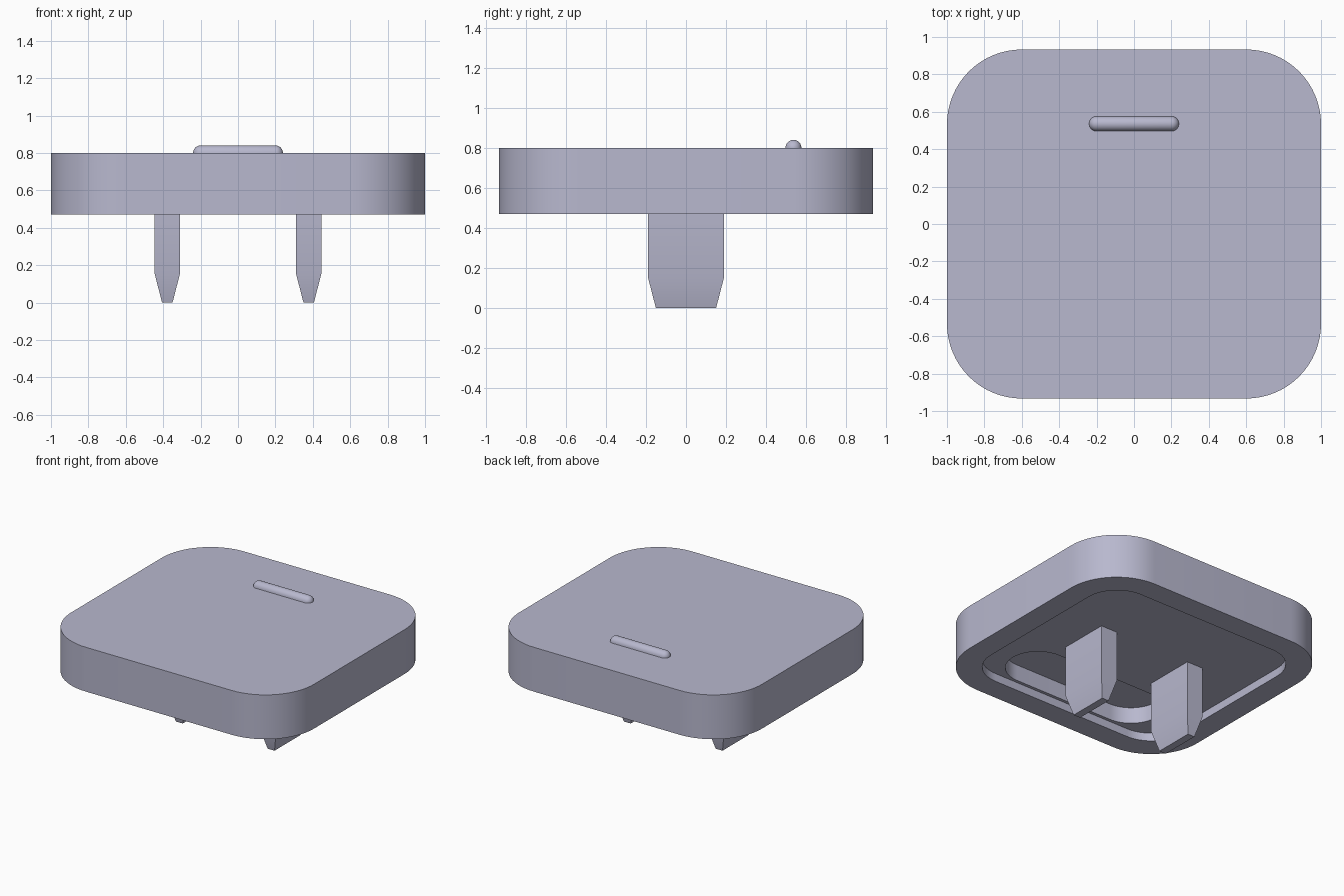
import bpy, bmesh, math
from mathutils import Vector

old = bpy.data.objects.get("Cube")
if old:
    bpy.data.objects.remove(old, do_unlink=True)

# Single lavender grey plastic
COLOUR = (0.48, 0.48, 0.62, 1.0)
plastic = bpy.data.materials.new("lavender_grey")
plastic.use_nodes = True
plastic.diffuse_color = COLOUR
plastic.node_tree.nodes["Principled BSDF"].inputs["Base Color"].default_value = COLOUR


def finish(bm, name):
    """Turn a bmesh into a smooth-by-angle object with the plastic material."""
    bmesh.ops.remove_doubles(bm, verts=bm.verts, dist=1e-5)
    bmesh.ops.recalc_face_normals(bm, faces=bm.faces)
    mesh = bpy.data.meshes.new(name)
    bm.to_mesh(mesh)
    bm.free()
    mesh.materials.append(plastic)
    obj = bpy.data.objects.new(name, mesh)
    bpy.context.collection.objects.link(obj)
    bpy.ops.object.select_all(action='DESELECT')
    obj.select_set(True)
    bpy.context.view_layer.objects.active = obj
    bpy.ops.object.shade_smooth_by_angle(angle=math.radians(30))
    return obj


def rounded_loop(bm, hx, hy, r, z, cy=0.0, n=16):
    """Ring of vertices around a rounded rectangle."""
    ring = []
    for corner, (sx, sy) in enumerate(((1, 1), (-1, 1), (-1, -1), (1, -1))):
        for i in range(n + 1):
            a = math.pi / 2 * (corner + i / n)
            ring.append(bm.verts.new((sx * (hx - r) + r * math.cos(a),
                                      cy + sy * (hy - r) + r * math.sin(a), z)))
    return ring


def skin(bm, rings):
    """Join consecutive rings with quads and cap both ends."""
    for a, b in zip(rings, rings[1:]):
        for i in range(len(a)):
            j = (i + 1) % len(a)
            bm.faces.new((a[i], a[j], b[j], b[i]))
    bm.faces.new(rings[0])
    bm.faces.new(rings[-1])


# Cap: outer wall, underside rim, shallow recess and deeper pill-shaped slot
bm = bmesh.new()
skin(bm, [
    rounded_loop(bm, 1.0, 0.933, 0.40, 0.80),
    rounded_loop(bm, 1.0, 0.933, 0.40, 0.47),
    rounded_loop(bm, 0.83, 0.763, 0.25, 0.47),
    rounded_loop(bm, 0.83, 0.763, 0.25, 0.53),
    rounded_loop(bm, 0.63, 0.22, 0.22, 0.53, cy=-0.52),
    rounded_loop(bm, 0.63, 0.22, 0.22, 0.65, cy=-0.52),
])
finish(bm, "cap")

# Two mounting prongs with tapered tips
for name, side in (("left_prong", 1), ("right_prong", -1)):
    bm = bmesh.new()
    rings = []
    for hx, hy, z in ((0.068, 0.19, 0.53), (0.068, 0.19, 0.155), (0.028, 0.15, 0.0)):
        rings.append([bm.verts.new((side * 0.378 + sx * hx, sy * hy, z))
                      for sx, sy in ((1, 1), (-1, 1), (-1, -1), (1, -1))])
    skin(bm, rings)
    finish(bm, name)

# Raised half-capsule ridge on top
bm = bmesh.new()
bmesh.ops.create_uvsphere(bm, u_segments=24, v_segments=15, radius=0.04)
for v in bm.verts:
    x, y, z = v.co
    v.co = Vector((z + math.copysign(0.2, z), y + 0.536, x + 0.80))
bmesh.ops.bisect_plane(bm, geom=bm.verts[:] + bm.edges[:] + bm.faces[:], dist=1e-5,
                       plane_co=(0, 0, 0.80), plane_no=(0, 0, -1), clear_outer=True)
finish(bm, "top_ridge")
